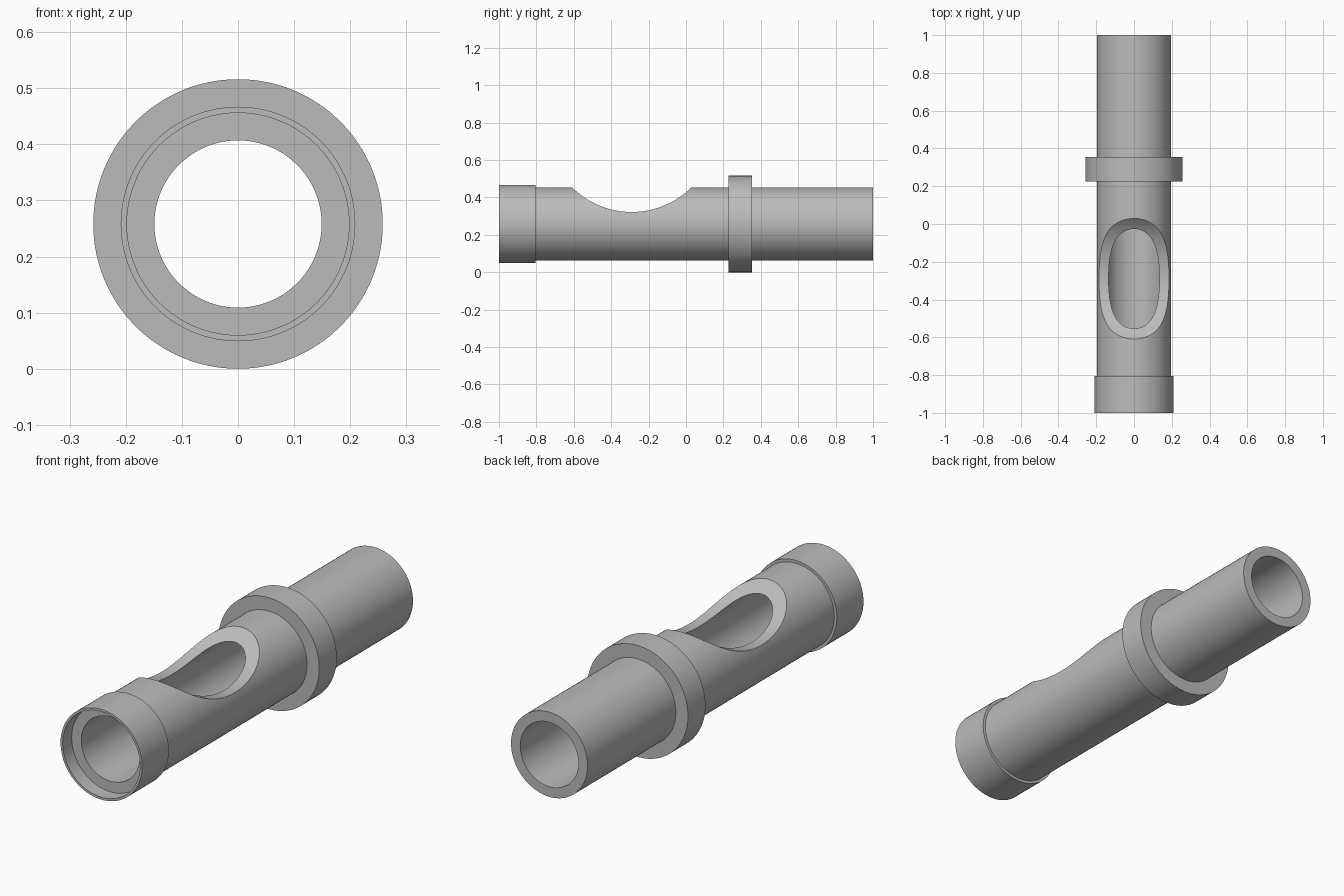
import bpy, bmesh
from math import cos, sin, tau, radians

if "Cube" in bpy.data.objects:
    bpy.data.objects.remove(bpy.data.objects["Cube"], do_unlink=True)

AXIS_Z = 0.258      # height of the tube axis
OUTER, BORE = 0.196, 0.149
COLLAR, SLEEVE, SOCKET = 0.258, 0.209, 0.198

grey = bpy.data.materials.new("plain grey")
grey.use_nodes = True
colour = (0.5, 0.5, 0.5, 1)
grey.diffuse_color = colour
grey.node_tree.nodes["Principled BSDF"].inputs["Base Color"].default_value = colour


def make_object(name, bm):
    bmesh.ops.recalc_face_normals(bm, faces=bm.faces[:])
    mesh = bpy.data.meshes.new(name)
    bm.to_mesh(mesh)
    bm.free()
    mesh.materials.append(grey)
    obj = bpy.data.objects.new(name, mesh)
    bpy.context.collection.objects.link(obj)
    return obj


def lathe(name, profile, sides=128):
    """Revolve a closed (radius, y) profile around the tube axis."""
    bm = bmesh.new()
    rings = []
    for i in range(sides):
        a = tau * i / sides
        rings.append([bm.verts.new((r * cos(a), y, AXIS_Z + r * sin(a))) for r, y in profile])
    n = len(profile)
    for i in range(sides):
        a, b = rings[i], rings[(i + 1) % sides]
        for j in range(n):
            k = (j + 1) % n
            bm.faces.new((a[j], a[k], b[k], b[j]))
    return make_object(name, bm)


def cross_cylinder(name, radius, y, z, half_width, sides=160):
    """Closed cylinder lying along x."""
    bm = bmesh.new()
    ends = []
    for x in (-half_width, half_width):
        ends.append([bm.verts.new((x, y + radius * cos(tau * i / sides),
                                   z + radius * sin(tau * i / sides))) for i in range(sides)])
        bm.faces.new(ends[-1])
    for i in range(sides):
        k = (i + 1) % sides
        bm.faces.new((ends[0][i], ends[0][k], ends[1][k], ends[1][i]))
    return make_object(name, bm)


# Hollow tube with front socket sleeve and raised collar
tube = lathe("flanged_tube", [
    (SOCKET, -1), (SLEEVE, -1), (SLEEVE, -0.805), (OUTER, -0.805),
    (OUTER, 0.226), (COLLAR, 0.226), (COLLAR, 0.354), (OUTER, 0.354),
    (OUTER, 1), (BORE, 1), (BORE, -0.934), (SOCKET, -0.934)])

# Scooped opening in the top of the tube
cutter = cross_cylinder("scoop_cutter", 0.452, -0.29, 0.774, 0.5)
cutter.hide_render = True
scoop = tube.modifiers.new("scoop", 'BOOLEAN')
scoop.operation = 'DIFFERENCE'
scoop.solver = 'EXACT'
scoop.object = cutter

bpy.ops.object.select_all(action='DESELECT')
tube.select_set(True)
bpy.context.view_layer.objects.active = tube
bpy.ops.object.modifier_apply(modifier=scoop.name)
bpy.data.objects.remove(cutter, do_unlink=True)
bpy.ops.object.shade_smooth_by_angle(angle=radians(25))
